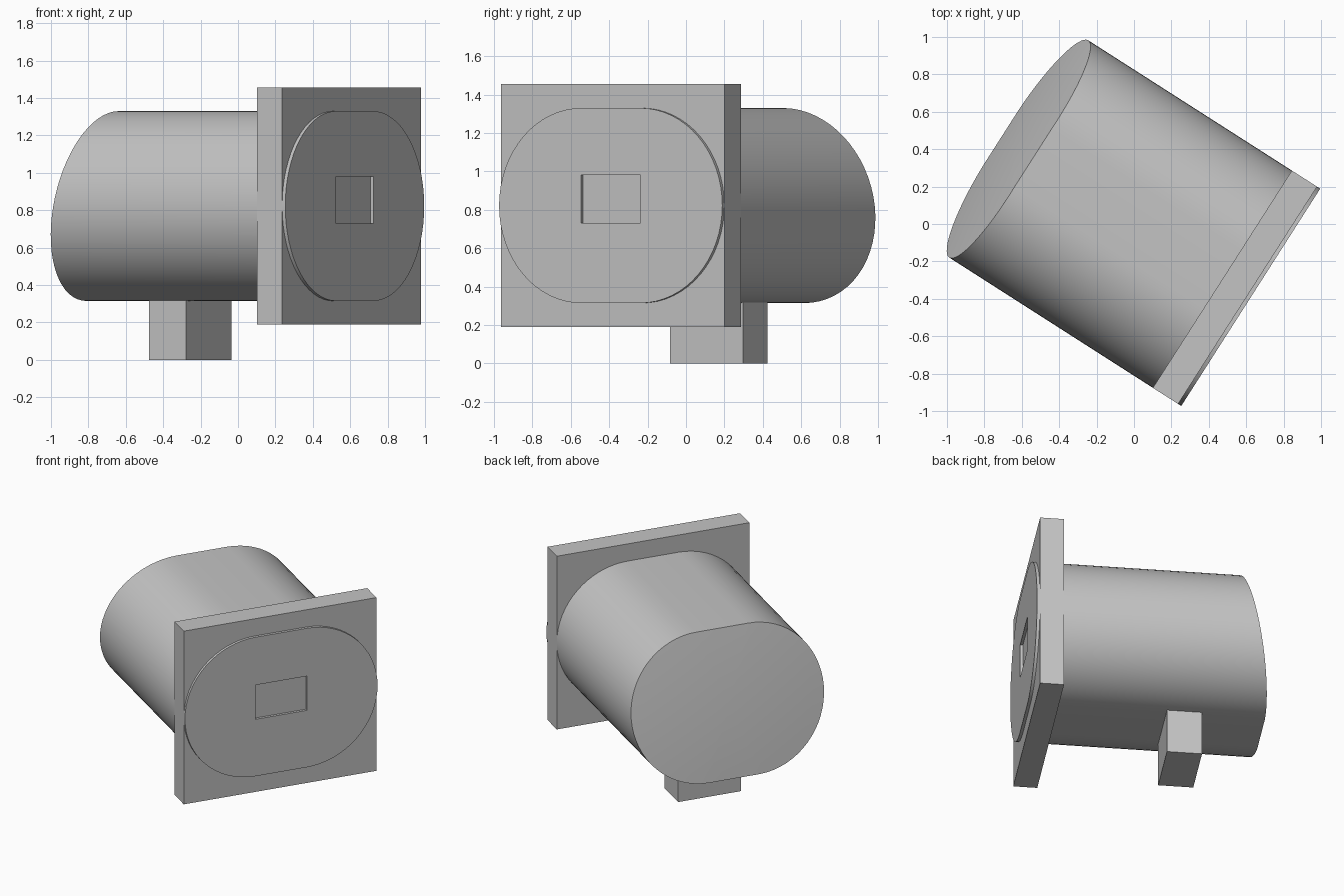
import bpy, bmesh, math
from mathutils import Matrix

cube = bpy.data.objects.get("Cube")
if cube:
    bpy.data.objects.remove(cube, do_unlink=True)

TURN = Matrix.Rotation(math.radians(-32.6), 4, 'Z')
MID_Y, MID_Z = 0.006, 0.822      # body axis, which runs along local x
WIDTH, HEIGHT = 1.379, 1.015
RADIUS = HEIGHT / 2
FLAT = WIDTH / 2 - RADIUS        # half length of the flat top and bottom
FRONT_X = 0.737

grey = bpy.data.materials.new("light_grey")
grey.use_nodes = True
grey.diffuse_color = (0.55, 0.55, 0.55, 1)
grey.node_tree.nodes["Principled BSDF"].inputs["Base Color"].default_value = (0.55, 0.55, 0.55, 1)


def add_object(name, bm):
    bmesh.ops.recalc_face_normals(bm, faces=bm.faces)
    mesh = bpy.data.meshes.new(name)
    bm.to_mesh(mesh)
    bm.free()
    mesh.materials.append(grey)
    obj = bpy.data.objects.new(name, mesh)
    bpy.context.collection.objects.link(obj)
    obj.matrix_world = TURN
    return obj


def add_box(name, low, high):
    bm = bmesh.new()
    bmesh.ops.create_cube(bm, size=1)
    for v in bm.verts:
        v.co = [a + (c + 0.5) * (b - a) for a, b, c in zip(low, high, v.co)]
    return add_object(name, bm)


def outline(scale, steps=32):
    """Rounded-end section as (y, z) offsets from the axis."""
    points = []
    for side in (1, -1):
        for i in range(steps + 1):
            a = math.pi * (i / steps - 0.5)
            points.append((side * (FLAT + RADIUS * math.cos(a)) * scale,
                           side * RADIUS * math.sin(a) * scale))
    return points


def back_x(y, z):
    """Slightly domed back end, sloping so the bottom reaches further back."""
    return -0.764 + 0.2 * z + 0.06 * (y * y + z * z)


# Body: domed back made of shrinking rings, then one straight run to the front
bm = bmesh.new()
RINGS = 8
rings = []
for k in range(1, RINGS + 1):
    rings.append([bm.verts.new((back_x(y, z), y + MID_Y, z + MID_Z))
                  for y, z in outline(k / RINGS)])
rings.append([bm.verts.new((FRONT_X, y + MID_Y, z + MID_Z)) for y, z in outline(1)])
centre = bm.verts.new((back_x(0, 0), MID_Y, MID_Z))
count = len(rings[0])
for i in range(count):
    j = (i + 1) % count
    bm.faces.new((centre, rings[0][i], rings[0][j]))
    for a, b in zip(rings, rings[1:]):
        bm.faces.new((a[i], b[i], b[j], a[j]))
bm.faces.new(rings[-1])
body = add_object("body", bm)

# Shallow rectangular recess in the front face
cutter = add_box("recess_cutter", (FRONT_X - 0.019, MID_Y - 0.184, 0.73),
                 (FRONT_X + 0.1, MID_Y + 0.184, 0.98))
cutter.hide_render = True
cut = body.modifiers.new("recess", 'BOOLEAN')
cut.operation = 'DIFFERENCE'
cut.solver = 'EXACT'
cut.object = cutter
bpy.ops.object.select_all(action='DESELECT')
bpy.context.view_layer.objects.active = body
body.select_set(True)
bpy.ops.object.modifier_apply(modifier=cut.name)
bpy.data.objects.remove(cutter, do_unlink=True)
bpy.ops.object.shade_smooth_by_angle(angle=math.radians(30))

# Square front flange and the foot below the body
half = WIDTH / 2
add_box("front_plate", (0.557, MID_Y - half, 0.19), (0.717, MID_Y + half, 1.455))
add_box("foot", (-0.424, MID_Y - 0.225, 0), (-0.19, MID_Y + 0.225, 0.4))
